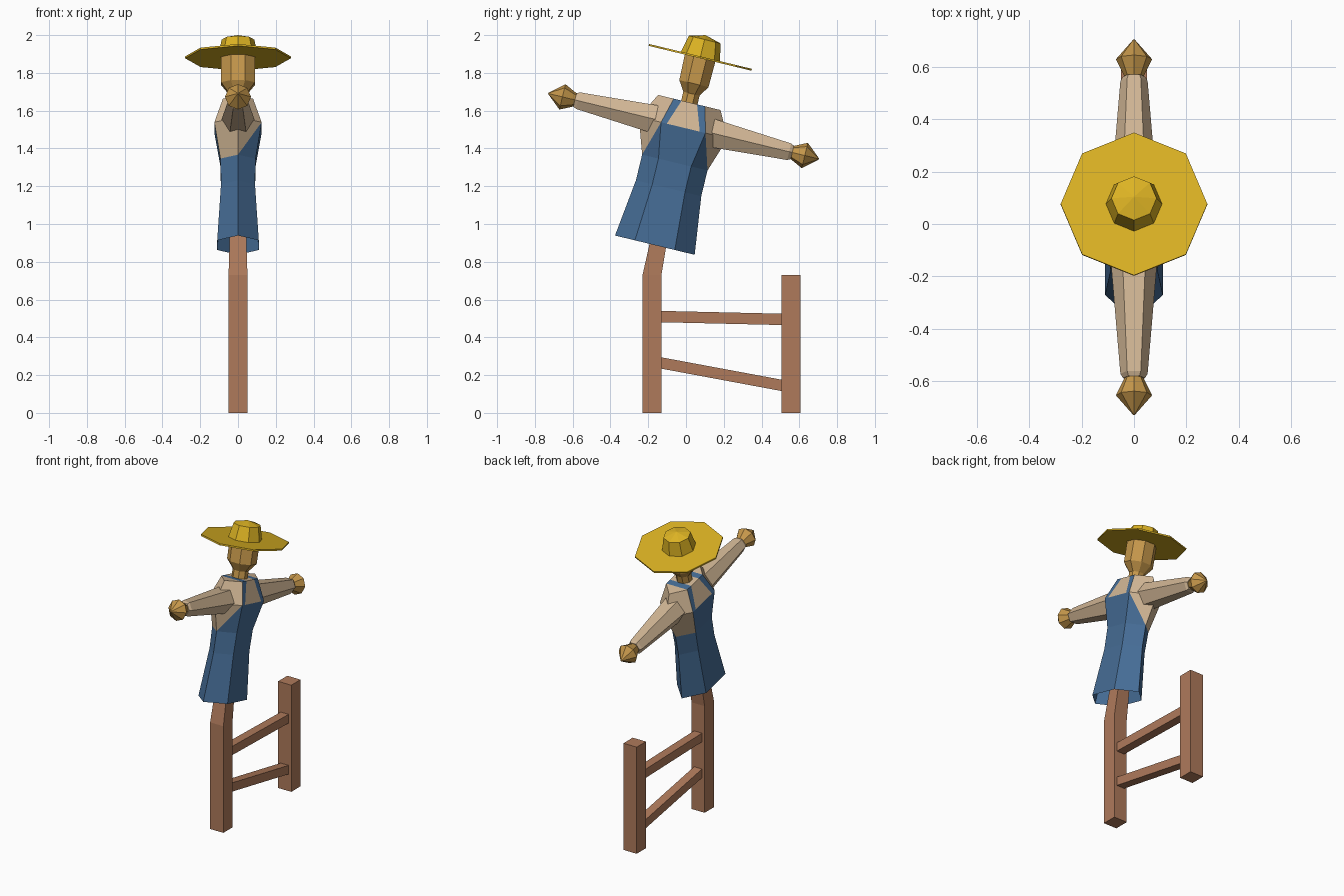
import bpy, bmesh
from math import sin, cos, pi, radians
from mathutils import Matrix, Vector

if "Cube" in bpy.data.objects:
    bpy.data.objects.remove(bpy.data.objects["Cube"])

# Leaning frame: local x, y (along the arms), z (up the body)
LEAN = Matrix.Translation((0, -0.165, 0.888)) @ Matrix.Rotation(radians(-13.6), 4, 'X')


def material(name, rgb):
    m = bpy.data.materials.new(name)
    m.diffuse_color = (*rgb, 1)
    m.use_nodes = True
    m.node_tree.nodes["Principled BSDF"].inputs["Base Color"].default_value = m.diffuse_color
    return m


WOOD = material("wood", (0.43, 0.195, 0.105))
BLUE = material("denim", (0.06, 0.15, 0.30))
SHIRT = material("shirt_cloth", (0.64, 0.47, 0.30))
SACK = material("sackcloth", (0.56, 0.31, 0.07))
STRAW = material("straw", (0.72, 0.45, 0.017))


def build(name, polys, mat, matrix=Matrix()):
    """Make one flat-shaded object from polygons given as point lists."""
    bm = bmesh.new()
    for p in polys:
        bm.faces.new([bm.verts.new(matrix @ Vector(c)) for c in p])
    bmesh.ops.remove_doubles(bm, verts=bm.verts, dist=0.0005)
    bmesh.ops.recalc_face_normals(bm, faces=bm.faces)
    me = bpy.data.meshes.new(name)
    bm.to_mesh(me)
    bm.free()
    me.materials.append(mat)
    ob = bpy.data.objects.new(name, me)
    bpy.context.collection.objects.link(ob)
    return ob


def loft(rings):
    """Skin a list of rings and cap both ends."""
    n = len(rings[0])
    polys = [rings[0], rings[-1]]
    for a, b in zip(rings, rings[1:]):
        polys += [(a[i], a[(i + 1) % n], b[(i + 1) % n], b[i]) for i in range(n)]
    return polys


def ring_z(z, rx, ry, n, turn=0.0):
    return [(rx * cos(turn + 2 * pi * i / n), ry * sin(turn + 2 * pi * i / n), z) for i in range(n)]


def ring_y(y, r, n, z=0.648):
    return [(r * cos(2 * pi * i / n), y, z + r * sin(2 * pi * i / n)) for i in range(n)]


def square(y, z, h):
    return [(sx * h, y + sy * h, z) for sx, sy in ((-1, -1), (1, -1), (1, 1), (-1, 1))]


# Fence: bent post running up into the clothes, free post, two rails
build("main_post", loft([square(-0.18, 0, 0.05), square(-0.18, 0.73, 0.05),
                         square(-0.083, 1.228, 0.035)]), WOOD)
build("fence_post", loft([square(0.555, 0, 0.05), square(0.555, 0.73, 0.05)]), WOOD)
for name, z0, z1 in (("upper_rail", 0.51, 0.495), ("lower_rail", 0.265, 0.145)):
    ends = [[(sx * 0.03, y, z + sz * 0.03) for sx, sz in ((-1, -1), (1, -1), (1, 1), (-1, 1))]
            for y, z in ((-0.135, z0), (0.51, z1))]
    build(name, loft(ends), WOOD)

# Torso: six-sided rings (height, half width along y, half width along x)
SECTIONS = [(0, 0.217, 0.11), (0.31, 0.178, 0.09), (0.45, 0.178, 0.093),
            (0.64, 0.242, 0.125), (0.777, 0.17, 0.08)]
T = [[(0, r, z), (x, r / 2, z), (x, -r / 2, z), (0, -r, z), (-x, -r / 2, z), (-x, r / 2, z)]
     for z, r, x in SECTIONS]
blue, shirt = [], []
for k in range(4):
    a, b = T[k], T[k + 1]
    for i in range(6):
        j = (i + 1) % 6
        quad = (a[i], a[j], b[j], b[i])
        if k < 2:                                   # skirt and waist
            blue.append(quad)
        elif k == 2 and i in (1, 4):                # bib panels
            blue.append(quad)
        elif k == 2 and i == 0:                     # bib sides cut diagonally
            blue.append((a[0], a[1], b[1]))
            shirt.append((a[0], b[1], b[0]))
        elif k == 2 and i == 2:
            blue.append((a[2], a[3], b[2]))
            shirt.append((a[3], b[3], b[2]))
        elif k == 3 and i in (1, 4):                # straps beside a shirt panel
            sx = 1 if i == 1 else -1
            lo = [(sx * 0.125, s * 0.09, 0.64) for s in (1, -1)]
            hi = [(sx * 0.08, s * 0.042, 0.777) for s in (1, -1)]
            p, q = (i, j) if i == 1 else (j, i)
            blue += [(a[p], lo[0], hi[0], b[p]), (lo[1], a[q], b[q], hi[1])]
            shirt.append((lo[0], lo[1], hi[1], hi[0]))
        else:
            shirt.append(quad)

# Shoulder top, with the straps passing over it
top = T[4]
for s, c in ((1, (1, 0, 5)), (-1, (2, 3, 4))):
    shirt.append([top[i] for i in c])
    blue.append((top[c[0]], top[c[2]], (-0.08, s * 0.042, 0.777), (0.08, s * 0.042, 0.777)))
shirt.append([(x * 0.08, y * 0.042, 0.777) for x, y in ((1, 1), (1, -1), (-1, -1), (-1, 1))])
build("overalls", blue, BLUE, LEAN)
build("shirt_body", shirt, SHIRT, LEAN)

# Sleeves and pointed hands on both sides
for side, s in (("left", 1), ("right", -1)):
    build(side + "_sleeve", loft([ring_y(s * y, r, 6) for y, r in
          ((0.14, 0.088), (0.575, 0.052), (0.592, 0.042))]), SHIRT, LEAN)
    build(side + "_hand", loft([ring_y(s * y, r, 8) for y, r in
          ((0.58, 0.036), (0.592, 0.036), (0.66, 0.069), (0.737, 0.003))]), SACK, LEAN)

# Neck and head
build("head", loft([ring_z(z, x, y, 8, pi / 8) for z, x, y in
      ((0.76, 0.052, 0.048), (0.825, 0.052, 0.048), (0.88, 0.097, 0.086),
       (1.022, 0.097, 0.09))]), SACK, LEAN)

# Straw hat
build("hat_brim", loft([ring_z(z, 0.28, 0.28, 8) for z in (1.018, 1.028)]), STRAW, LEAN)
build("hat_crown", loft([ring_z(z, r, r, 8) for z, r in
      ((1.024, 0.108), (1.12, 0.086), (1.143, 0.003))]), STRAW, LEAN)
